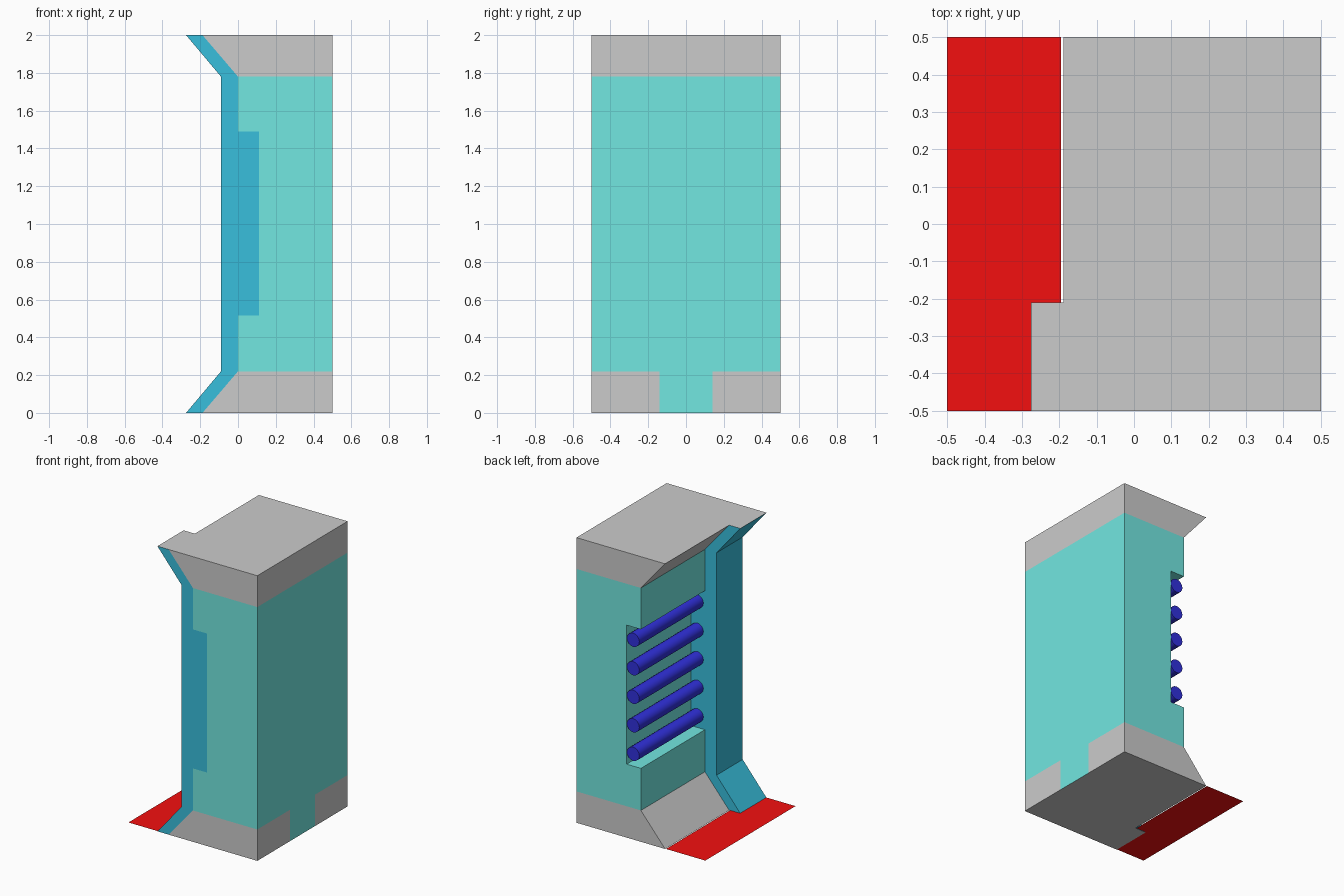
import bpy, bmesh, math

if "Cube" in bpy.data.objects:
    bpy.data.objects.remove(bpy.data.objects["Cube"])


def material(name, rgb):
    m = bpy.data.materials.new(name)
    m.diffuse_color = (*rgb, 1)
    m.use_nodes = True
    m.node_tree.nodes["Principled BSDF"].inputs["Base Color"].default_value = m.diffuse_color
    return m


GREY = material("grey", (0.8, 0.8, 0.8))
TEAL = material("teal", (0.17, 0.8, 0.75))
BLUE = material("panel_blue", (0.04, 0.52, 0.72))
NAVY = material("rod_blue", (0.03, 0.03, 0.72))
RED = material("red", (0.9, 0.005, 0.005))
SPLIT = -0.21  # back edge of the side panel


def prism(name, profile, y0, y1, mats, paint, contact_sign, cuts=()):
    """Extrude an (x, z) profile along y, cut it, drop hidden contact faces, paint."""
    bm = bmesh.new()
    face = bm.faces.new([bm.verts.new((x, y0, z)) for x, z in profile])
    ext = bmesh.ops.extrude_face_region(bm, geom=[face], use_keep_orig=True)
    verts = [g for g in ext["geom"] if isinstance(g, bmesh.types.BMVert)]
    bmesh.ops.translate(bm, verts=verts, vec=(0, y1 - y0, 0))
    for co, no in cuts:
        bmesh.ops.bisect_plane(bm, geom=bm.verts[:] + bm.edges[:] + bm.faces[:],
                               plane_co=co, plane_no=no)
    bmesh.ops.recalc_face_normals(bm, faces=bm.faces[:])
    hidden = []
    for f in bm.faces:
        c, n = f.calc_center_median(), f.normal
        inner_ledge = abs(n.z) > 0.9 and 0.1 < c.z < 1.9
        if -0.49 < c.y < SPLIT - 0.01 and (n.x * contact_sign > 0.1 or inner_ledge):
            hidden.append(f)
        f.material_index = paint(c, n)
    bmesh.ops.delete(bm, geom=hidden, context='FACES')
    me = bpy.data.meshes.new(name)
    bm.to_mesh(me)
    bm.free()
    for m in mats:
        me.materials.append(m)
    ob = bpy.data.objects.new(name, me)
    bpy.context.collection.objects.link(ob)
    return ob


# Inner line shared by the cabinet and its side panel, bottom to top
inner = [(-0.188, 0), (0, 0.22), (0, 0.515), (0.11, 0.515),
         (0.11, 1.49), (0, 1.49), (0, 1.78), (-0.188, 2)]


# Cabinet: grey flared caps, teal middle and a teal tab low on the right side
def cabinet_paint(c, n):
    tab = c.x > 0.49 and abs(c.y) < 0.14
    return 1 if 0.22 < c.z < 1.78 or (tab and 0 < c.z < 1.78) else 0


prism("cabinet", [(0.5, 2), (0.5, 0)] + inner, -0.5, 0.5, [GREY, TEAL], cabinet_paint, -1,
      [((0, 0, 0.22), (0, 0, 1)), ((0, 0, 1.78), (0, 0, 1)),
       ((0, SPLIT, 0), (0, 1, 0)), ((0, -0.14, 0), (0, 1, 0)), ((0, 0.14, 0), (0, 1, 0))])

# Side panel: blue control strip with grey ends
prism("side_panel", inner[::-1] + [(-0.275, 0), (-0.09, 0.22), (-0.09, 1.78), (-0.275, 2)],
      -0.5, SPLIT, [GREY, BLUE], lambda c, n: 0 if abs(n.z) > 0.9 else 1, 1)

# Five rods across the display recess
for i in range(5):
    bpy.ops.mesh.primitive_cylinder_add(vertices=16, radius=0.048, depth=0.5 - SPLIT,
                                        location=(0.06, (0.5 + SPLIT) / 2, 0.6 + 0.2 * i),
                                        rotation=(math.pi / 2, 0, 0))
    rod = bpy.context.object
    rod.name = f"rod_{i + 1}"
    rod.data.materials.append(NAVY)
    bpy.ops.object.shade_smooth_by_angle()

# Thin red floor sheet in front of the cabinet
bpy.ops.mesh.primitive_plane_add(size=1, location=(-0.3475, 0, 0.002))
sheet = bpy.context.object
sheet.name = "floor_sheet"
sheet.scale = (0.305, 1, 1)
sheet.data.materials.append(RED)
